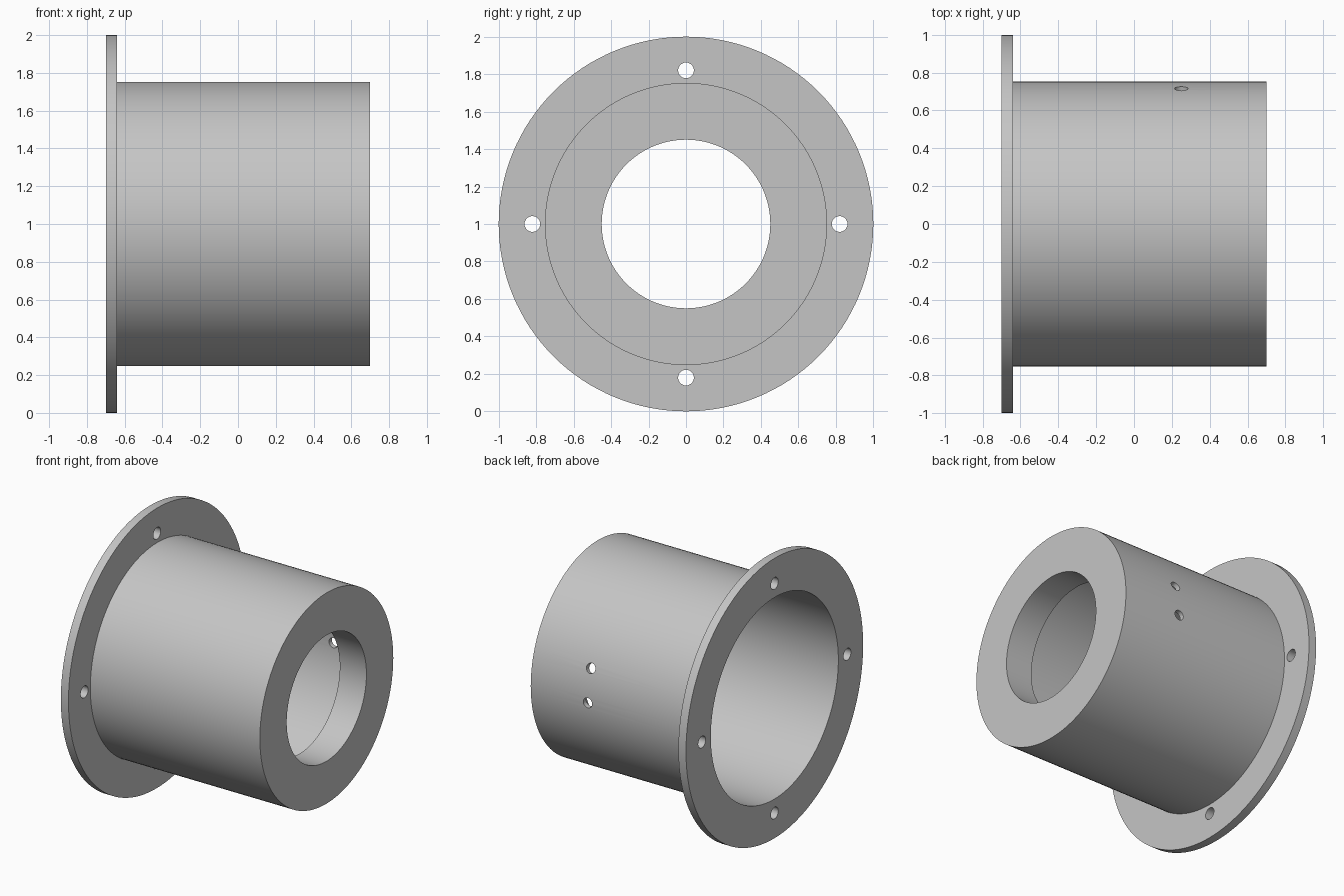
import bpy, bmesh, math
from mathutils import Vector, Matrix

if "Cube" in bpy.data.objects:
    bpy.data.objects.remove(bpy.data.objects["Cube"], do_unlink=True)

SEGMENTS = 128
CENTRE_Z = 1.0

steel = bpy.data.materials.new("grey_metal")
steel.use_nodes = True
grey = (0.56, 0.56, 0.56, 1)
steel.diffuse_color = grey
steel.node_tree.nodes["Principled BSDF"].inputs["Base Color"].default_value = grey


def add_object(name, bm):
    bmesh.ops.recalc_face_normals(bm, faces=bm.faces)
    mesh = bpy.data.meshes.new(name)
    bm.to_mesh(mesh)
    bm.free()
    mesh.materials.append(steel)
    obj = bpy.data.objects.new(name, mesh)
    bpy.context.collection.objects.link(obj)
    return obj


def lathe(name, profile):
    """Revolve a closed (x, radius) profile around the long axis."""
    bm = bmesh.new()
    rings = []
    for i in range(SEGMENTS):
        a = math.tau * i / SEGMENTS
        rings.append([bm.verts.new((x, r * math.cos(a), CENTRE_Z + r * math.sin(a)))
                      for x, r in profile])
    n = len(profile)
    for i, ring in enumerate(rings):
        nxt = rings[(i + 1) % SEGMENTS]
        for j in range(n):
            k = (j + 1) % n
            bm.faces.new((ring[j], ring[k], nxt[k], nxt[j]))
    return add_object(name, bm)


def drill(obj, holes):
    """Cut round holes given as (centre, direction, radius, depth)."""
    bm = bmesh.new()
    for centre, direction, radius, depth in holes:
        turn = Vector((0, 0, 1)).rotation_difference(direction).to_matrix().to_4x4()
        bmesh.ops.create_cone(bm, cap_ends=True, segments=32, radius1=radius,
                              radius2=radius, depth=depth,
                              matrix=Matrix.Translation(centre) @ turn)
    cutter = add_object(obj.name + "_drill", bm)
    cutter.hide_render = True
    cut = obj.modifiers.new("holes", 'BOOLEAN')
    cut.operation = 'DIFFERENCE'
    cut.solver = 'EXACT'
    cut.object = cutter
    bpy.context.view_layer.update()
    evaluated = obj.evaluated_get(bpy.context.evaluated_depsgraph_get())
    mesh = bpy.data.meshes.new_from_object(evaluated)
    obj.modifiers.clear()
    obj.data = mesh
    bpy.data.objects.remove(cutter, do_unlink=True)


def radial(angle):
    return Vector((0, math.cos(angle), math.sin(angle)))


axis_point = Vector((0, 0, CENTRE_Z))

# Mounting flange with four bolt holes
flange = lathe("flange", [(-0.70, 0.72), (-0.70, 1.0), (-0.64, 1.0), (-0.64, 0.72)])
drill(flange, [(axis_point + Vector((-0.67, 0, 0)) + 0.82 * radial(i * math.pi / 2),
                Vector((1, 0, 0)), 0.042, 0.2) for i in range(4)])

# Thin sleeve ending in a thick ring with a smaller bore
sleeve = lathe("sleeve", [(-0.64, 0.72), (-0.64, 0.753), (0.70, 0.753),
                          (0.70, 0.45), (0.49, 0.45), (0.49, 0.72)])

# Two radial pin holes on the back of the sleeve
drill(sleeve, [(axis_point + Vector((0.25, 0, 0)) + 0.735 * radial(math.radians(a)),
                radial(math.radians(a)), 0.035, 0.2) for a in (0, 18)])

# Smooth round walls, crisp rims
bpy.ops.object.select_all(action='DESELECT')
for part in (flange, sleeve):
    part.select_set(True)
bpy.context.view_layer.objects.active = sleeve
bpy.ops.object.shade_smooth_by_angle(angle=math.radians(30))
